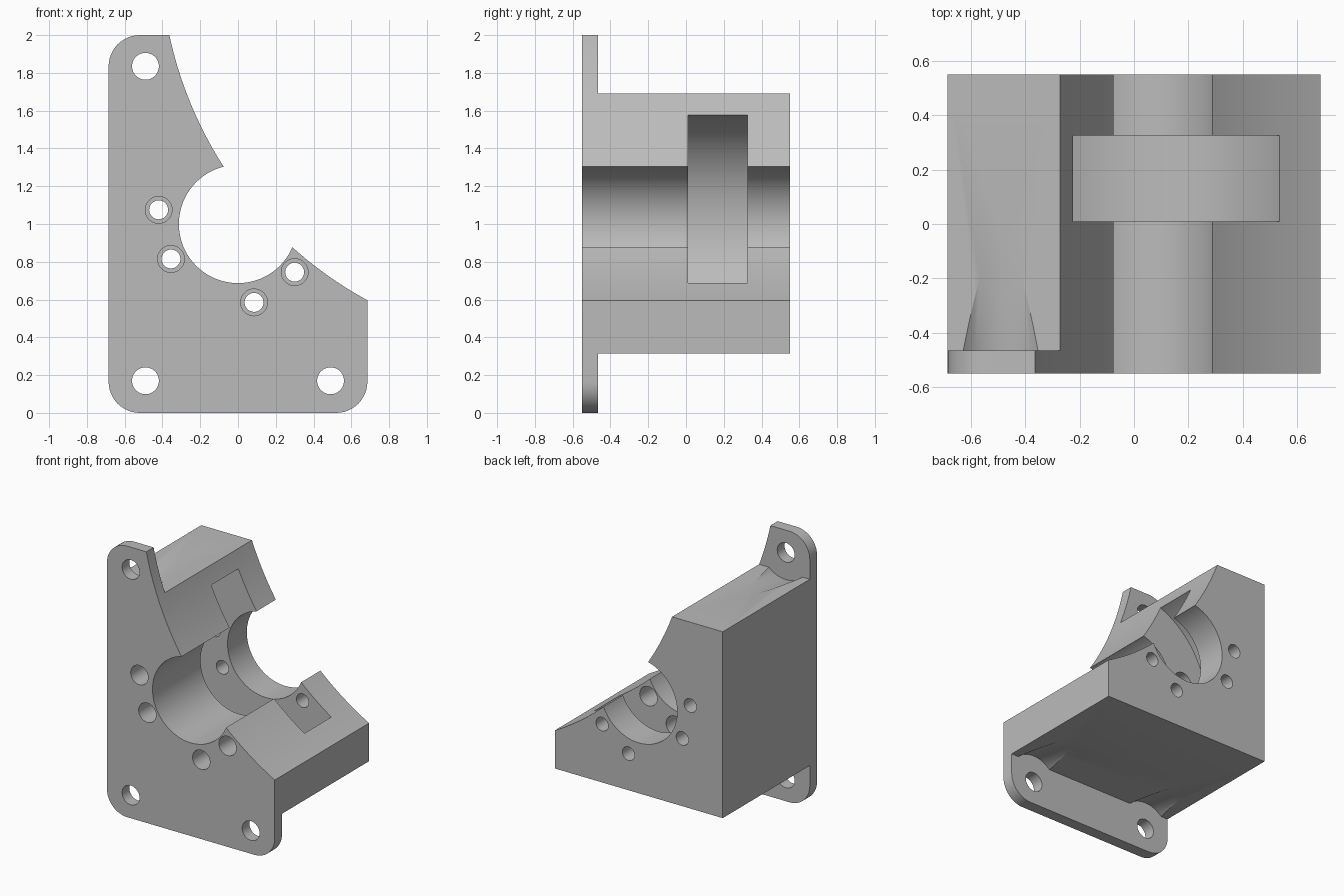
import bpy, bmesh, math
from mathutils import Matrix, Vector

default = bpy.data.objects.get("Cube")
if default:
    bpy.data.objects.remove(default, do_unlink=True)

grey = bpy.data.materials.new("plain grey")
grey.use_nodes = True
colour = (0.5, 0.5, 0.5, 1)
grey.diffuse_color = colour
grey.node_tree.nodes["Principled BSDF"].inputs["Base Color"].default_value = colour


def make_object(name, bm):
    bmesh.ops.recalc_face_normals(bm, faces=bm.faces)
    mesh = bpy.data.meshes.new(name)
    bm.to_mesh(mesh)
    bm.free()
    mesh.materials.append(grey)
    obj = bpy.data.objects.new(name, mesh)
    bpy.context.collection.objects.link(obj)
    return obj


def prism(name, outline, y0, y1):
    """Extrude an x-z outline from y0 to y1."""
    bm = bmesh.new()
    face = bm.faces.new([bm.verts.new((x, y0, z)) for x, z in outline])
    grown = bmesh.ops.extrude_face_region(bm, geom=[face])["geom"]
    bmesh.ops.translate(bm, vec=(0, y1 - y0, 0),
                        verts=[g for g in grown if isinstance(g, bmesh.types.BMVert)])
    return make_object(name, bm)


def drill(name, x, z, y0, y1, r0, r1=None, sides=48):
    """Cylinder or cone along y, radius r0 at y0 and r1 at y1."""
    bm = bmesh.new()
    place = Matrix.Translation((x, (y0 + y1) / 2, z)) @ Matrix.Rotation(-math.pi / 2, 4, "X")
    bmesh.ops.create_cone(bm, cap_ends=True, segments=sides, radius1=r0,
                          radius2=r0 if r1 is None else r1, depth=y1 - y0, matrix=place)
    obj = make_object(name, bm)
    obj.hide_render = True
    return obj


def combine(target, tool, operation="DIFFERENCE"):
    """Apply a boolean and discard the tool."""
    mod = target.modifiers.new("boolean", "BOOLEAN")
    mod.operation, mod.solver, mod.object = operation, "EXACT", tool
    bpy.context.view_layer.objects.active = target
    bpy.ops.object.modifier_apply(modifier=mod.name)
    bpy.data.objects.remove(tool, do_unlink=True)


def corner(cx, cz, r, start):
    """Quarter-circle corner points."""
    return [(cx + r * math.cos(a), cz + r * math.sin(a))
            for a in (math.radians(start + 7.5 * i) for i in range(13))]


HALF, FRONT, BACK, PLATE = 0.685, -0.55, 0.55, -0.465
ROUND = 0.165
mounts = [(-0.49, 1.835), (-0.49, 0.17), (0.49, 0.17)]
screws = [(-0.42, 1.075), (-0.355, 0.815), (0.085, 0.585), (0.3, 0.745)]

# Main block, with tapered tool clearance behind each mounting hole
bracket = prism("motor_bracket", [(-HALF, 0.315), (HALF, 0.315), (HALF, 1.69), (-HALF, 1.69)],
                -0.51, BACK)
for x, z in mounts:
    combine(bracket, drill("clearance", x, z, PLATE, BACK - 0.05, 0.2, 0.07, 64))

# Front mounting flange with rounded corners
inner = HALF - ROUND
flange = prism("flange", corner(-inner, ROUND, ROUND, 180) + corner(inner, ROUND, ROUND, 270)
               + [(HALF, 2)] + corner(-inner, 2 - ROUND, ROUND, 90), FRONT, PLATE)
combine(bracket, flange, "UNION")

# Large concave cutaway, central bore and wide inner slot
combine(bracket, drill("cutaway", 1.69, 2.44, -0.7, 0.7, 2.1, sides=256))
combine(bracket, drill("bore", 0, 1, -0.7, 0.7, 0.313, sides=96))
combine(bracket, drill("slot", 0, 1, 0.01, 0.325, 0.62, sides=128))

# Mounting holes, and screw holes that narrow behind the slot
for x, z in mounts:
    combine(bracket, drill("mount_hole", x, z, -0.7, -0.4, 0.071))
for x, z in screws:
    combine(bracket, drill("front_hole", x, z, -0.7, 0.15, 0.071))
    combine(bracket, drill("back_hole", x, z, 0.15, 0.7, 0.05))

bpy.ops.object.select_all(action="DESELECT")
bracket.select_set(True)
bpy.context.view_layer.objects.active = bracket
bpy.ops.object.shade_smooth_by_angle(angle=math.radians(30))
